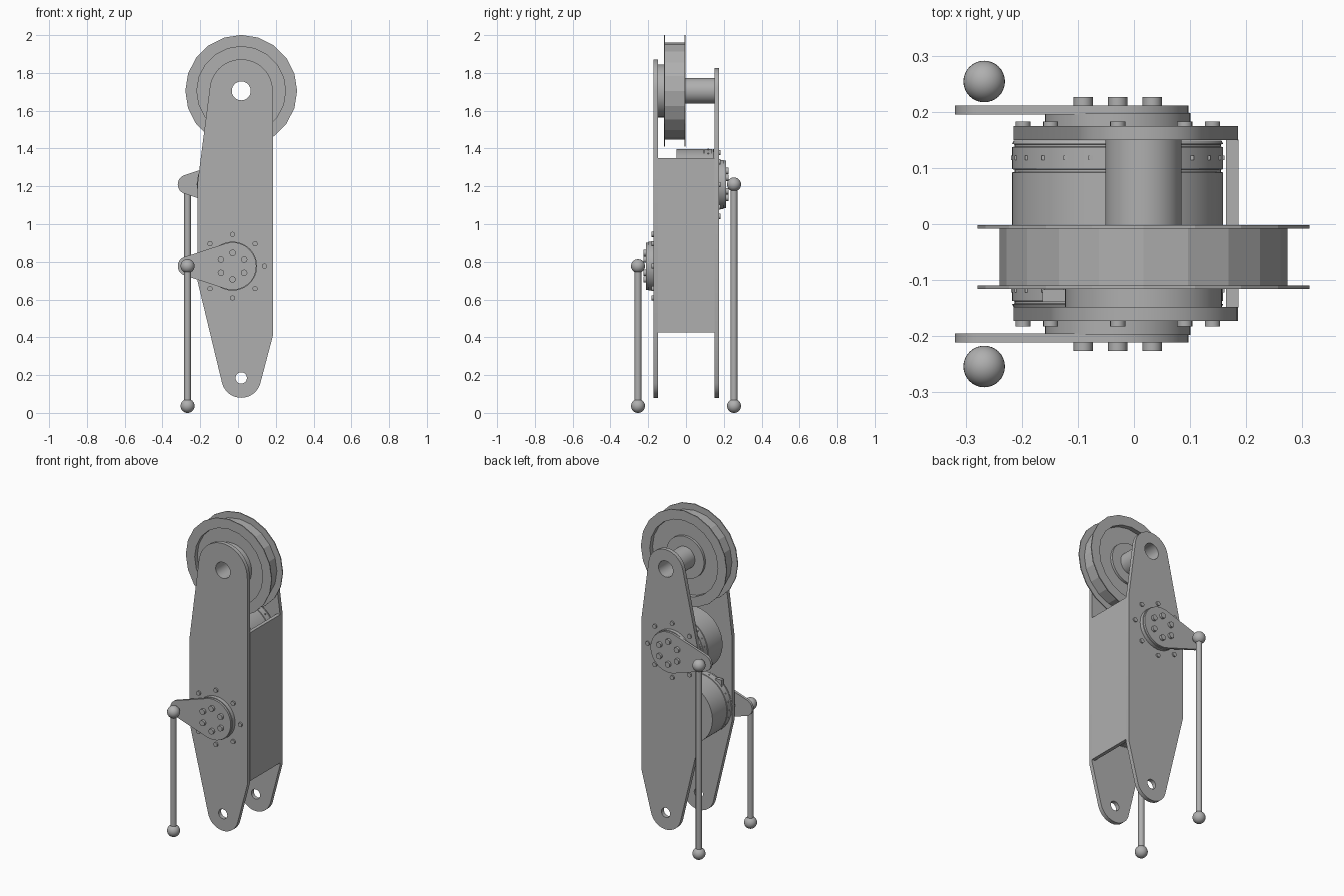
import bpy, bmesh, math
from mathutils import Vector
from mathutils.geometry import convex_hull_2d

if "Cube" in bpy.data.objects:
    bpy.data.objects.remove(bpy.data.objects["Cube"])

grey = bpy.data.materials.new("Machined grey")
grey.use_nodes = True
COLOUR = (0.43, 0.43, 0.43, 1)
grey.diffuse_color = COLOUR
grey.node_tree.nodes["Principled BSDF"].inputs["Base Color"].default_value = COLOUR


def finish(name, bm, angle=30):
    """Turn a bmesh into a named, shaded object."""
    bmesh.ops.recalc_face_normals(bm, faces=bm.faces[:])
    mesh = bpy.data.meshes.new(name)
    bm.to_mesh(mesh)
    bm.free()
    mesh.materials.append(grey)
    ob = bpy.data.objects.new(name, mesh)
    bpy.context.collection.objects.link(ob)
    bpy.ops.object.select_all(action="DESELECT")
    ob.select_set(True)
    bpy.context.view_layer.objects.active = ob
    if angle:
        bpy.ops.object.shade_smooth_by_angle(angle=math.radians(angle))
    return ob


def circle(x, z, r, n=48):
    return [Vector((x + r * math.cos(2 * math.pi * i / n),
                    z + r * math.sin(2 * math.pi * i / n))) for i in range(n)]


def plate(name, points, holes, y0, y1):
    """Convex outline in the xz plane, with holes, extruded from y0 to y1."""
    outline = [points[i] for i in convex_hull_2d(points)]
    bm = bmesh.new()
    edges = []
    for loop in [outline] + holes:
        vs = [bm.verts.new((p.x, y0, p.y)) for p in loop]
        edges += [bm.edges.new((a, b)) for a, b in zip(vs, vs[1:] + vs[:1])]
    bmesh.ops.triangle_fill(bm, use_beauty=True, use_dissolve=False, edges=edges)
    out = bmesh.ops.extrude_face_region(bm, geom=bm.faces[:])["geom"]
    moved = [v for v in out if isinstance(v, bmesh.types.BMVert)]
    bmesh.ops.translate(bm, verts=moved, vec=(0, y1 - y0, 0))
    return finish(name, bm)


def lathe(name, profile, x, z, steps=48, angle=30):
    """Closed (radius, y) profile turned about an axis along y."""
    bm = bmesh.new()
    rings = []
    for i in range(steps):
        a = 2 * math.pi * i / steps
        rings.append([bm.verts.new((x + r * math.cos(a), y, z + r * math.sin(a)))
                      for r, y in profile])
    n = len(profile)
    for i in range(steps):
        p, q = rings[i], rings[(i + 1) % steps]
        for j in range(n):
            k = (j + 1) % n
            bm.faces.new((p[j], p[k], q[k], q[j]))
    bmesh.ops.remove_doubles(bm, verts=bm.verts[:], dist=1e-5)
    return finish(name, bm, angle)


def rod(name, x, z, r, y0, y1, steps=24):
    return lathe(name, [(0, y0), (r, y0), (r, y1), (0, y1)], x, z, steps)


def box(name, centre, size):
    bm = bmesh.new()
    bmesh.ops.create_cube(bm, size=1)
    bmesh.ops.scale(bm, vec=size, verts=bm.verts[:])
    bmesh.ops.translate(bm, vec=centre, verts=bm.verts[:])
    return finish(name, bm, 0)


# Side plates: the front one is broader at the top
AXLE_X, AXLE_Z, FOOT_Z = 0.017, 1.705, 0.185


def side_plate(name, top_radius, shoulder, y0, y1):
    corners = [(0.185, shoulder), (0.185, 0.41), (-0.215, 0.7), (-0.215, 1.21)]
    pts = circle(AXLE_X, AXLE_Z, top_radius) + circle(AXLE_X, FOOT_Z, 0.105)
    pts += [Vector(c) for c in corners]
    holes = [circle(AXLE_X, AXLE_Z, 0.05), circle(AXLE_X, FOOT_Z, 0.03)]
    plate(name, pts, holes, y0, y1)


side_plate("front_plate", 0.167, 1.70, -0.173, -0.148)
side_plate("back_plate", 0.12, 1.35, 0.150, 0.175)

# Wall joining the two plates
box("side_wall", (0.175, 0.001, 0.888), (0.022, 0.300, 0.925))

# Flanged drum with recessed faces
lathe("flanged_wheel", [
    (0.06, -0.09), (0.235, -0.09), (0.235, -0.116), (0.296, -0.116),
    (0.296, -0.110), (0.257, -0.110), (0.257, -0.008), (0.296, -0.008),
    (0.296, -0.002), (0.235, -0.002), (0.235, -0.03), (0.06, -0.03)],
    AXLE_X, AXLE_Z, 20, 15)

# Hub and hollow axle
lathe("wheel_hub_and_axle", [
    (0.05, -0.148), (0.14, -0.148), (0.14, -0.085), (0.13, -0.085),
    (0.13, -0.015), (0.068, -0.015), (0.068, 0.150), (0.05, 0.150)],
    AXLE_X, AXLE_Z)

# Motors, cranks and push rods: one set per side
MOTOR_X, PIN_X = -0.029, -0.267
for side, s, z in (("front", -1, 0.777), ("back", 1, 1.21)):
    # Motor body with two shallow seams
    seams = [(0, 0.149), (0.185, 0.149)]
    for y in (0.140, 0.095):
        seams += [(0.188, y + 0.003), (0.184, y + 0.002),
                  (0.184, y - 0.002), (0.188, y - 0.003)]
    seams += [(0.188, -0.050), (0, -0.050)]
    lathe(side + "_motor", [(r, s * y) for r, y in seams], MOTOR_X, z, 64)

    # Row of small screws around the motor casing
    bm = bmesh.new()
    for i in range(24):
        a = 2 * math.pi * i / 24
        ret = bmesh.ops.create_cube(bm, size=0.008)
        bmesh.ops.translate(bm, verts=ret["verts"], vec=(
            MOTOR_X + 0.186 * math.cos(a), s * 0.118, z + 0.186 * math.sin(a)))
    finish(side + "_casing_screws", bm, 0)

    # Output disc and crank lever
    rod(side + "_output_disc", MOTOR_X, z, 0.130, s * 0.17, s * 0.198, 48)
    plate(side + "_crank", circle(MOTOR_X, z, 0.126) + circle(PIN_X, z, 0.052),
          [], s * 0.195, s * 0.211)

    # Bolts: eight through the plate, six through the crank
    for label, count, ring, r, y0, y1 in (("mounting", 8, 0.169, 0.0135, 0.17, 0.183),
                                          ("crank", 6, 0.071, 0.017, 0.205, 0.226)):
        for i in range(count):
            a = math.pi / 2 + 2 * math.pi * i / count
            rod(f"{side}_{label}_bolt", MOTOR_X + ring * math.cos(a),
                z + ring * math.sin(a), r, s * y0, s * y1, 16)

    # Push rod with a ball at each end
    bm = bmesh.new()
    ret = bmesh.ops.create_cone(bm, cap_ends=True, segments=24, radius1=0.018,
                                radius2=0.018, depth=z - 0.037)
    bmesh.ops.translate(bm, verts=ret["verts"], vec=(PIN_X, s * 0.254, (z + 0.037) / 2))
    finish(side + "_push_rod", bm)
    for label, bz in (("upper", z), ("lower", 0.037)):
        bm = bmesh.new()
        bmesh.ops.create_uvsphere(bm, u_segments=32, v_segments=16, radius=0.037)
        bmesh.ops.translate(bm, verts=bm.verts[:], vec=(PIN_X, s * 0.254, bz))
        finish(f"{side}_{label}_ball", bm)

# Small connector on the lower motor
box("motor_connector", (-0.143, -0.128, 0.93), (0.04, 0.022, 0.035))
